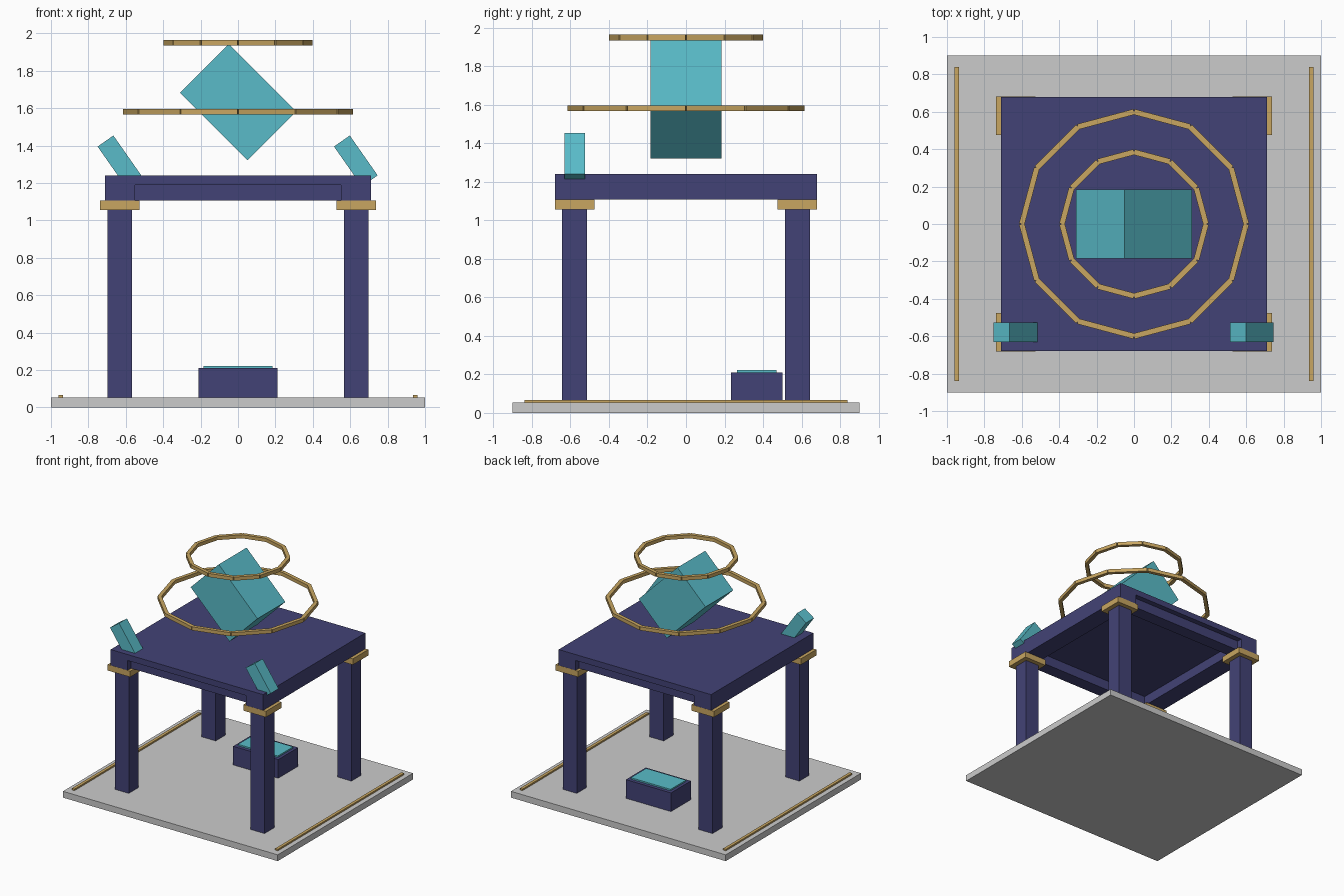
import bpy
from math import sin, cos, pi, radians

if "Cube" in bpy.data.objects:
    bpy.data.objects.remove(bpy.data.objects["Cube"])


def material(name, rgb):
    m = bpy.data.materials.new(name)
    m.diffuse_color = (*rgb, 1)
    m.use_nodes = True
    m.node_tree.nodes["Principled BSDF"].inputs["Base Color"].default_value = m.diffuse_color
    return m


navy = material("navy", (0.055, 0.055, 0.18))
gold = material("gold", (0.58, 0.38, 0.12))
teal = material("teal", (0.10, 0.50, 0.58))


def box(name, center, size, mat=None, rot=(0, 0, 0)):
    bpy.ops.mesh.primitive_cube_add(size=1, location=center, rotation=rot)
    o = bpy.context.object
    o.name = name
    o.scale = size
    if mat:
        o.data.materials.append(mat)
    return o


def span(name, x, y, z, mat=None):
    """Box given by its (min, max) along each axis."""
    r = (x, y, z)
    return box(name, [(a + b) / 2 for a, b in r], [b - a for a, b in r], mat)


def ring(name, radius, z, thick=0.03, n=12):
    """Polygonal hoop made of straight bars between neighbouring corners."""
    length = 2 * radius * sin(pi / n)
    mid = radius * cos(pi / n)
    for i in range(n):
        a = (i + 0.5) * 2 * pi / n
        box(f"{name}_bar", (mid * cos(a), mid * sin(a), z),
            (thick, length, thick), gold, (0, 0, a))


LEG_X, LEG_Y = 0.632, 0.578

# Floor plate
span("floor_plate", (-1, 1), (-0.9, 0.9), (0, 0.053))

# Legs with gold collars
for sx in (-1, 1):
    for sy in (-1, 1):
        box("leg", (sx * LEG_X, sy * LEG_Y, 0.575), (0.13, 0.13, 1.05), navy)
        box("leg_collar", (sx * LEG_X, sy * LEG_Y, 1.082), (0.21, 0.206, 0.05), gold)

# Table slab, side rails flush with it, front and back rails set back
span("table_slab", (-0.71, 0.71), (-0.68, 0.68), (1.19, 1.24), navy)
for s in (-1, 1):
    box("side_rail", (s * 0.631, 0, 1.149), (0.158, 1.36, 0.084), navy)
    box("cross_rail", (0, s * 0.58, 1.149), (1.105, 0.11, 0.084), navy)
    # Floor trim strips
    box("floor_trim", (s * 0.947, 0, 0.058), (0.025, 1.68, 0.016), gold)
    # Tilted corner lamps at the front
    box("corner_lamp", (s * LEG_X - 0.002, -LEG_Y, 1.318), (0.103, 0.105, 0.26),
        teal, (0, radians(-35), 0))

# Floating tilted block
box("floating_block", (0, 0, 1.633), (0.51, 0.37, 0.37), teal, (0, radians(45), 0))

# Hoops around the block
ring("lower_hoop", 0.60, 1.582)
ring("upper_hoop", 0.385, 1.95)

# Control box with a screen on the floor
span("control_box", (-0.21, 0.21), (0.235, 0.5), (0.05, 0.21), navy)
span("control_screen", (-0.185, 0.185), (0.265, 0.47), (0.205, 0.222), teal)
